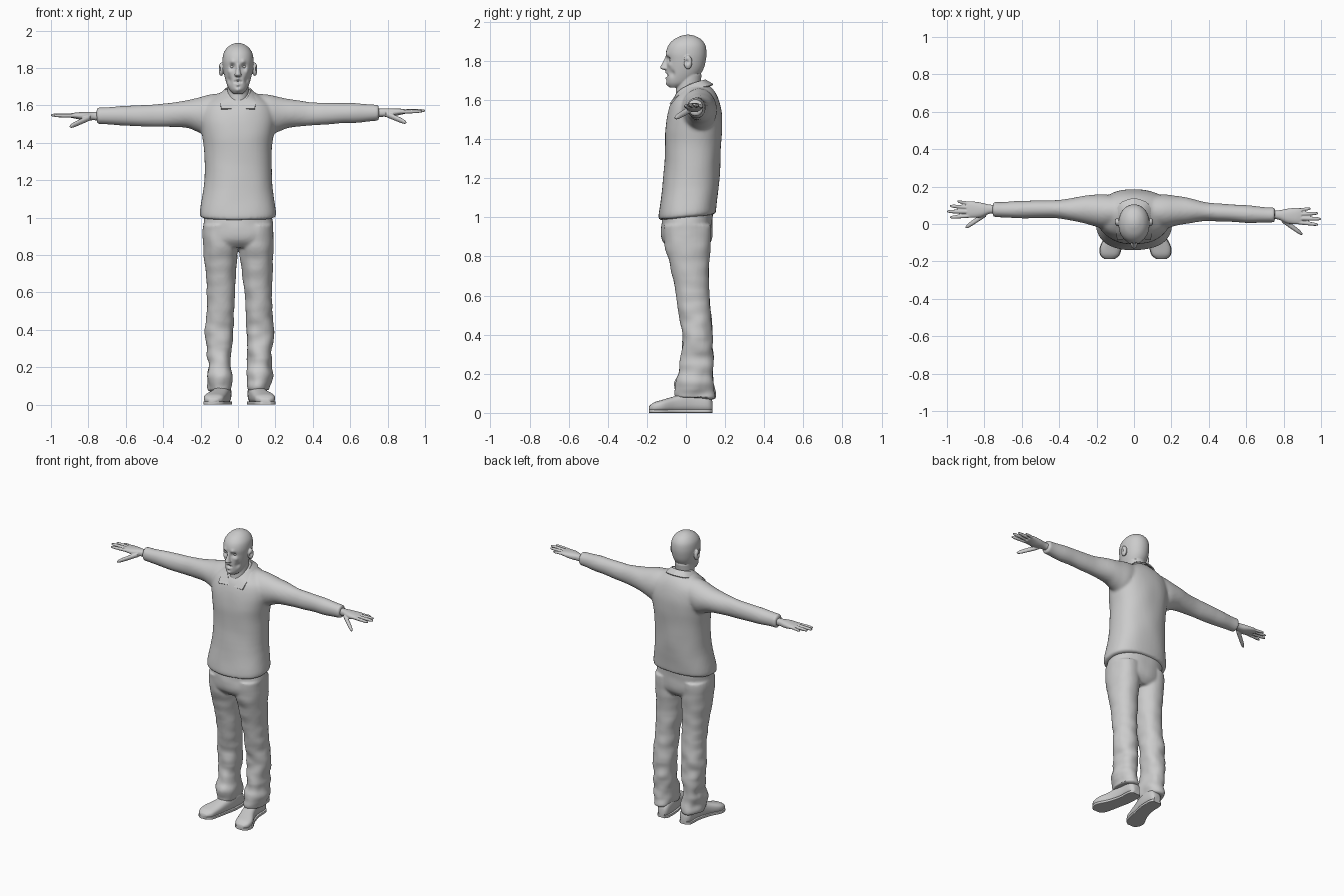
import bpy
import bmesh
from math import sin, cos, pi, copysign, exp
from mathutils import Vector, Matrix, noise

cube = bpy.data.objects.get("Cube")
if cube:
    bpy.data.objects.remove(cube)

grey = bpy.data.materials.new("plain grey")
grey.use_nodes = True
tone = (0.6, 0.6, 0.6, 1)
grey.diffuse_color = tone
grey.node_tree.nodes["Principled BSDF"].inputs["Base Color"].default_value = tone


def clamp(value):
    return max(0.0, min(1.0, value))


def spline(rows, steps=4):
    """Pass a smooth curve through rows of any length."""
    result = []
    for i in range(len(rows) - 1):
        before, a, b = rows[max(i - 1, 0)], rows[i], rows[i + 1]
        after = rows[min(i + 2, len(rows) - 1)]
        for k in range(steps):
            t = k / steps
            result.append([q + t / 2 * (r - p + t * (2 * p - 5 * q + 4 * r - s
                           + t * (3 * (q - r) + s - p)))
                           for p, q, r, s in zip(before, a, b, after)])
    return result + [list(rows[-1])]


def loft(bm, rows, axis, side=1, power=2.0, n=36):
    """Rows hold a position on the axis, then the low and high of the other two."""
    rings = []
    for t, a0, a1, b0, b1 in spline(rows):
        ring = []
        for k in range(n):
            c, s = cos(2 * pi * k / n), sin(2 * pi * k / n)
            a = (a0 + a1) / 2 + (a1 - a0) / 2 * copysign(abs(c) ** (2 / power), c)
            b = (b0 + b1) / 2 + (b1 - b0) / 2 * copysign(abs(s) ** (2 / power), s)
            x, y, z = {"X": (t, a, b), "Y": (a, t, b), "Z": (a, b, t)}[axis]
            ring.append(bm.verts.new((side * x, y, z)))
        rings.append(ring)
    for low, high in zip(rings, rings[1:]):
        for k in range(n):
            j = (k + 1) % n
            bm.faces.new((low[k], low[j], high[j], high[k]))
    bm.faces.new(rings[0])
    bm.faces.new(rings[-1])


def centred(rows):
    return [(z, -w, w, front, back) for z, w, front, back in rows]


def ball(bm, centre, size):
    matrix = Matrix.Translation(centre) @ Matrix.Diagonal((*size, 1))
    bmesh.ops.create_uvsphere(bm, u_segments=24, v_segments=16, radius=1, matrix=matrix)


def finish(bm, name, voxel=0, relax=0, thickness=0, warp=None):
    """Turn a bmesh into an object, merge its pieces, then bend it."""
    bmesh.ops.recalc_face_normals(bm, faces=bm.faces)
    mesh = bpy.data.meshes.new(name)
    bm.to_mesh(mesh)
    bm.free()
    obj = bpy.data.objects.new(name, mesh)
    bpy.context.collection.objects.link(obj)
    mesh.materials.append(grey)
    bpy.ops.object.select_all(action="DESELECT")
    obj.select_set(True)
    bpy.context.view_layer.objects.active = obj
    if voxel:
        remesh = obj.modifiers.new("merge", "REMESH")
        remesh.mode = "VOXEL"
        remesh.voxel_size = voxel
    if relax:
        soft = obj.modifiers.new("relax", "SMOOTH")
        soft.factor, soft.iterations = 0.5, relax
    if thickness:
        obj.modifiers.new("cloth", "SOLIDIFY").thickness = thickness
    bpy.ops.object.convert(target="MESH")
    if warp:
        moved = [warp(v.co.copy(), v.normal.copy()) for v in obj.data.vertices]
        for v, co in zip(obj.data.vertices, moved):
            v.co = co
    bpy.ops.object.shade_smooth_by_angle(angle=0.8)
    return obj


def tilt_arms(co, normal):
    reach = clamp((abs(co.x) - 0.15) / 0.3)
    hem = 0.1 * co.y * clamp((1.2 - co.z) / 0.2)
    return co + Vector((0, -0.02 * co.x * reach, 0.012 * co.x * reach + hem))


def sweater_warp(co, normal):
    fold = noise.noise(Vector((co.x * 9, co.y * 9, co.z * 7)))
    return tilt_arms(co + normal * 0.004 * fold, normal)


def trouser_warp(co, normal):
    fold = noise.noise(Vector((co.x * 12, co.y * 12, co.z * 16)))
    depth = 0.004 + 0.008 * clamp((0.7 - co.z) / 0.5)
    return shift_leg(co + normal * depth * fold, normal)


def shift_leg(co, normal):
    return co + Vector((0.008 * clamp((0.9 - co.z) / 0.3), 0, 0))


# Sweater: torso and both sleeves merged
torso = centred([
    (1.0, .195, -.135, .15), (1.03, .205, -.14, .157), (1.2, .181, -.115, .17),
    (1.35, .179, -.107, .178), (1.45, .193, -.106, .185), (1.53, .2, -.095, .185),
    (1.6, .18, -.072, .17), (1.65, .12, -.035, .145), (1.69, .06, 0, .105)])
sleeve = [
    (.08, -.01, .15, 1.48, 1.665), (.16, -.025, .158, 1.44, 1.657),
    (.22, -.01, .153, 1.46, 1.644), (.28, .005, .145, 1.482, 1.63),
    (.4, .022, .122, 1.489, 1.613), (.55, .02, .115, 1.495, 1.606),
    (.68, .02, .106, 1.504, 1.6), (.755, .022, .105, 1.508, 1.597)]
bm = bmesh.new()
loft(bm, torso, "Z", power=2.3, n=48)
for side in (1, -1):
    loft(bm, sleeve, "X", side)
finish(bm, "sweater", voxel=0.009, relax=5, warp=sweater_warp)

# Trousers: hips and both legs merged
hips = centred([
    (1.04, .175, -.115, .14), (.95, .188, -.125, .135),
    (.88, .186, -.12, .13), (.84, .15, -.085, .1)])
leg = [
    (.96, .01, .188, -.115, .13), (.85, .004, .188, -.107, .125),
    (.75, .012, .182, -.08, .117), (.6, .025, .173, -.05, .12),
    (.5, .03, .175, -.035, .127), (.4, .033, .182, -.02, .135),
    (.25, .045, .173, -.028, .14), (.16, .04, .17, -.055, .143),
    (.11, .038, .168, -.06, .146), (.075, .045, .163, -.05, .148)]
bm = bmesh.new()
loft(bm, hips, "Z", power=2.3, n=48)
for side in (1, -1):
    loft(bm, leg, "Z", side, power=2.2)
finish(bm, "trousers", voxel=0.008, relax=4, warp=trouser_warp)

# Shoes with flat soles
shoe = [
    (.135, .06, .105, .01, .06), (.11, .045, .125, .004, .1), (.03, .045, .13, .004, .115),
    (-.05, .06, .152, .004, .088), (-.12, .075, .187, .004, .067),
    (-.165, .088, .186, .005, .053), (-.188, .115, .163, .012, .034)]
sole = [(y, x0 - .003, x1 + .003, 0, .018) for y, x0, x1, low, high in shoe]
for side, label in ((1, "left"), (-1, "right")):
    bm = bmesh.new()
    loft(bm, shoe, "Y", side, power=2.6)
    finish(bm, label + "_shoe", warp=shift_leg)
    bm = bmesh.new()
    loft(bm, sole, "Y", side, power=8)
    finish(bm, label + "_sole", warp=shift_leg)

# Hands: wrist and palm, four fingers and a thumb
palm = [
    (.72, .04, .09, 1.527, 1.573), (.77, .04, .088, 1.53, 1.574),
    (.82, .02, .098, 1.53, 1.575), (.87, .016, .104, 1.54, 1.572),
    (.895, .022, .1, 1.545, 1.568)]
fingers = [
    ((.87, .027, 1.556), (.985, .016, 1.557), .0105),
    ((.88, .048, 1.558), (1.001, .047, 1.56), .011),
    ((.88, .07, 1.558), (.985, .077, 1.56), .0105),
    ((.87, .09, 1.556), (.945, .102, 1.556), .0095),
    ((.79, .04, 1.545), (.9, -.036, 1.497), .016)]
for side, label in ((1, "left"), (-1, "right")):
    bm = bmesh.new()
    loft(bm, palm, "X", side, power=2.3)
    for base, tip, radius in fingers:
        rows = []
        for t, taper in ((0, 1), (.5, .95), (.85, .8), (1, .35)):
            x, y, z = Vector(base).lerp(Vector(tip), t)
            r = radius * taper
            rows.append((x, y - r, y + r, z - r, z + r))
        loft(bm, rows, "X", side, n=16)
    finish(bm, label + "_hand", voxel=0.0035, relax=2, warp=tilt_arms)

# Head: skull, neck, nose and ears merged, then shaped by soft pushes
skull = centred([
    (1.664, .026, -.083, -.03), (1.685, .047, -.098, .03), (1.72, .062, -.1, .065),
    (1.76, .073, -.1, .09), (1.8, .08, -.1, .101), (1.84, .083, -.103, .105),
    (1.88, .077, -.09, .099), (1.91, .057, -.062, .078), (1.928, .03, -.025, .045),
    (1.934, .008, 0, .02)])
neck = centred([
    (1.54, .06, -.065, .08), (1.6, .058, -.056, .075),
    (1.66, .057, -.05, .073), (1.73, .058, -.045, .08)])
nose = centred([
    (1.753, .012, -.112, -.08), (1.762, .019, -.131, -.08), (1.775, .015, -.129, -.08),
    (1.8, .01, -.115, -.08), (1.825, .01, -.104, -.08)])
# Each push: centre, offset, reach
pushes = [
    ((.032, -.095, 1.808), (0, .015, 0), .015),
    ((.03, -.1, 1.833), (0, -.006, 0), .013),
    ((.05, -.085, 1.78), (.002, -.005, 0), .014),
    ((.05, -.075, 1.735), (-.004, .008, 0), .018),
    ((.018, -.1, 1.726), (0, .006, 0), .007),
    ((0, -.1, 1.727), (0, .013, 0), .009),
    ((0, -.1, 1.742), (0, -.007, 0), .009),
    ((0, -.1, 1.711), (0, -.007, 0), .009),
    ((0, -.1, 1.698), (0, .006, 0), .008),
    ((0, -.1, 1.68), (0, -.007, 0), .015),
    ((.1, .004, 1.795), (-.012, 0, 0), .011)]


def face_warp(co, normal):
    result = co.copy()
    for centre, offset, reach in pushes:
        for side in (1, -1) if centre[0] else (1,):
            mirror = Vector((side, 1, 1))
            gap = (co - Vector(centre) * mirror).length / reach
            result += Vector(offset) * mirror * exp(-gap * gap)
    return result


bm = bmesh.new()
loft(bm, skull, "Z", power=2.1, n=48)
loft(bm, neck, "Z")
loft(bm, nose, "Z", n=20)
for side in (1, -1):
    ball(bm, (side * .09, .01, 1.793), (.014, .022, .036))
finish(bm, "head", voxel=0.0035, relax=4, warp=face_warp)

# Eyes
for side, label in ((1, "left"), (-1, "right")):
    bm = bmesh.new()
    ball(bm, (side * .032, -.072, 1.807), (.013, .013, .009))
    finish(bm, label + "_eye")

# Shirt collar: a folded band from the nape to two front points
inner = spline([(0, .1, 1.705), (.05, .08, 1.7), (.07, .025, 1.682),
                (.05, -.04, 1.645), (.008, -.076, 1.585)], 6)
outer = spline([(0, .14, 1.682), (.075, .11, 1.672), (.102, .03, 1.655),
                (.096, -.045, 1.62), (.09, -.085, 1.583)], 6)
for side, label in ((1, "left"), (-1, "right")):
    bm = bmesh.new()
    pairs = [[bm.verts.new((side * x, y, z)) for x, y, z in pair]
             for pair in zip(inner, outer)]
    for (a, b), (c, d) in zip(pairs, pairs[1:]):
        bm.faces.new((a, b, d, c))
    finish(bm, label + "_collar", thickness=0.008)
